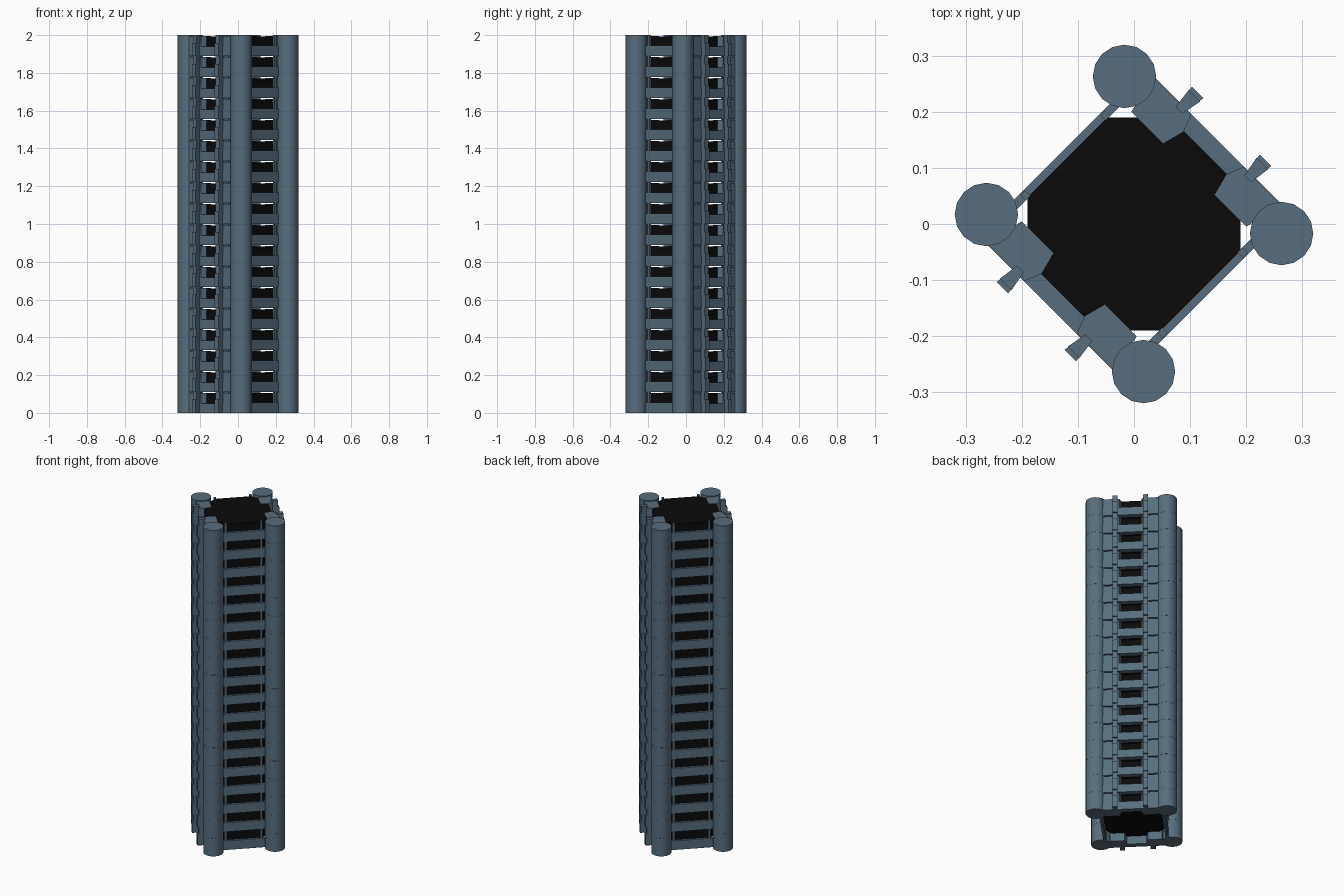
import bpy, bmesh, math
from mathutils import Matrix

if "Cube" in bpy.data.objects:
    bpy.data.objects.remove(bpy.data.objects["Cube"])

N = 18
H = 2.0 / N
ROT = Matrix.Rotation(math.radians(45), 4, 'Z')   # tower is turned 45 degrees


def material(name, rgb):
    m = bpy.data.materials.new(name)
    m.diffuse_color = (*rgb, 1)
    m.use_nodes = True
    m.node_tree.nodes["Principled BSDF"].inputs["Base Color"].default_value = m.diffuse_color
    return m


STEEL = material("slate_steel", (0.095, 0.155, 0.205))
DARK = material("dark_core", (0.003, 0.003, 0.003))


def prism(bm, pts, z0, z1):
    lo = [bm.verts.new((x, y, z0)) for x, y in pts]
    hi = [bm.verts.new((x, y, z1)) for x, y in pts]
    n = len(pts)
    bm.faces.new(lo[::-1])
    bm.faces.new(hi)
    for i in range(n):
        bm.faces.new((lo[i], lo[(i + 1) % n], hi[(i + 1) % n], hi[i]))


def finish(bm, name, mat, smooth=False):
    bmesh.ops.recalc_face_normals(bm, faces=bm.faces)
    bm.transform(ROT)
    me = bpy.data.meshes.new(name)
    bm.to_mesh(me)
    bm.free()
    ob = bpy.data.objects.new(name, me)
    bpy.context.collection.objects.link(ob)
    me.materials.append(mat)
    if smooth:
        bpy.context.view_layer.objects.active = ob
        ob.select_set(True)
        bpy.ops.object.shade_smooth_by_angle(angle=math.radians(35))
        ob.select_set(False)
    # one storey repeated up the tower
    arr = ob.modifiers.new("storeys", 'ARRAY')
    arr.count = N
    arr.use_relative_offset = False
    arr.use_constant_offset = True
    arr.constant_offset_displace = (0, 0, H)


def rect(u0, u1, v0, v1):
    return [(u0, v0), (u1, v0), (u1, v1), (u0, v1)]


SIGNS = [(a, b) for a in (1, -1) for b in (1, -1)]

# round corner columns
bm = bmesh.new()
for a, b in SIGNS:
    ring = [(a * 0.174 + 0.0565 * math.cos(2 * math.pi * i / 16),
             b * 0.198 + 0.0565 * math.sin(2 * math.pi * i / 16)) for i in range(16)]
    prism(bm, ring, 0, H - 0.0005)
finish(bm, "corner_columns", STEEL, True)

# plain beams on the two wide faces
bm = bmesh.new()
for b in (1, -1):
    prism(bm, rect(-0.14, 0.14, b * 0.166, b * 0.182), 0, 0.055)
finish(bm, "plain_side_beams", STEEL)

# slim uprights beside the columns on the plain faces
bm = bmesh.new()
for a, b in SIGNS:
    prism(bm, rect(a * 0.095, a * 0.107, b * 0.166, b * 0.18), 0.05, H)
finish(bm, "slim_uprights", STEEL)

# deep beams on the ribbed faces
bm = bmesh.new()
for a in (1, -1):
    prism(bm, rect(a * 0.178, a * 0.211, -0.16, 0.16), 0, 0.05)
finish(bm, "ribbed_side_beams", STEEL)

# inner tapered brackets
bm = bmesh.new()
for a, b in SIGNS:
    prism(bm, [(a * u, b * v) for u, v in
               ((0.138, 0.065), (0.18, 0.054), (0.21, 0.066), (0.21, 0.16), (0.138, 0.145))],
          0, H - 0.006)
finish(bm, "inner_brackets", STEEL)

# outer vertical ribs, flaring toward the outer edge and stepped each storey
bm = bmesh.new()
for a, b in SIGNS:
    for outer, z0, z1 in ((0.246, 0, 0.07), (0.238, 0.07, H)):
        prism(bm, [(a * u, b * v) for u, v in
                   ((0.2, 0.078), (outer, 0.071), (outer, 0.1), (0.2, 0.095))], z0, z1)
finish(bm, "outer_ribs", STEEL)

# dark core slab with cut corners
bm = bmesh.new()
c = 0.19 * math.sqrt(2)
U, V = 0.18, 0.168
core = [(U, c - U), (c - V, V), (V - c, V), (-U, c - U),
        (-U, U - c), (V - c, -V), (c - V, -V), (U, U - c)]
prism(bm, core, 0.05, 0.104)
finish(bm, "dark_core", DARK)
